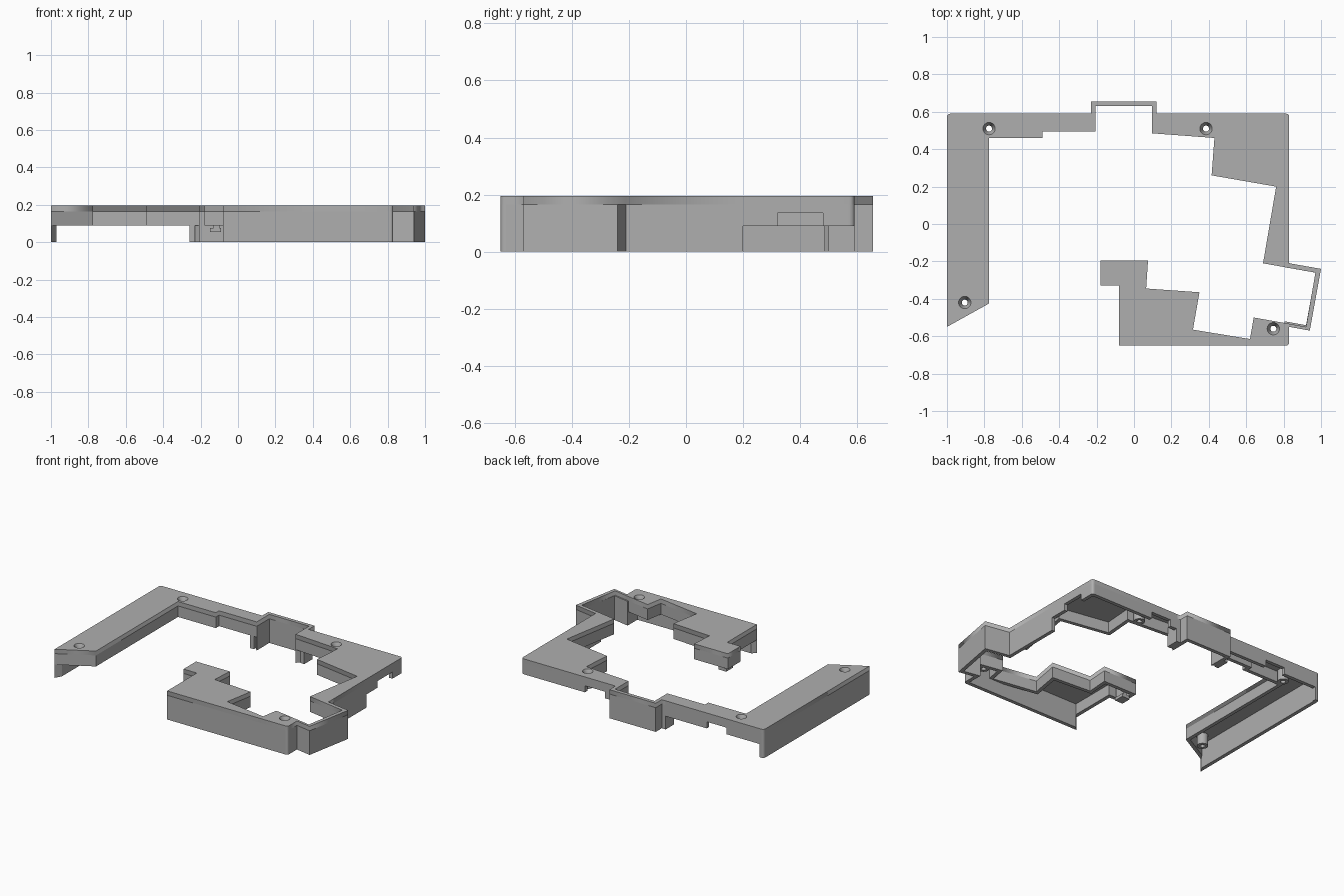
import bpy, bmesh, math
from mathutils import Vector

cube = bpy.data.objects.get("Cube")
if cube:
    bpy.data.objects.remove(cube, do_unlink=True)

TOP, PLATE, WALL, RADIUS = 0.195, 0.03, 0.025, 0.02
FULL, OPEN, NOTCH, NONE = 0.0, 0.09, 0.135, None   # lower edge of each wall run

grey = bpy.data.materials.new("plain grey")
grey.use_nodes = True
grey.diffuse_color = (0.43, 0.43, 0.43, 1)
grey.node_tree.nodes["Principled BSDF"].inputs["Base Color"].default_value = grey.diffuse_color


def add_object(name, bm):
    bmesh.ops.recalc_face_normals(bm, faces=bm.faces)
    mesh = bpy.data.meshes.new(name)
    bm.to_mesh(mesh)
    bm.free()
    mesh.materials.append(grey)
    obj = bpy.data.objects.new(name, mesh)
    bpy.context.collection.objects.link(obj)
    return obj


# Outline in clockwise runs: each point starts a wall with the run's lower edge
outer_runs = [
    (FULL, [(-1, -.55), (-1, .59)]),
    (OPEN, [(-.97, .59)]),
    (NOTCH, [(-.72, .59)]),
    (OPEN, [(-.57, .59)]),
    (FULL, [(-.26, .59), (-.23, .59), (-.23, .655), (.12, .655), (.12, .59)]),
    (OPEN, [(.15, .59)]),
    (NOTCH, [(.2, .59)]),
    (OPEN, [(.35, .59), (.83, .59)]),
    (NOTCH, [(.83, .48)]),
    (OPEN, [(.83, .32)]),
    (FULL, [(.83, .2), (.83, -.21), (1, -.24), (.94, -.57), (.83, -.55), (.83, -.65)]),
]
inner_runs = [
    (OPEN, [(-.08, -.65), (-.08, -.33), (-.18, -.33), (-.18, -.195), (.075, -.195),
            (.065, -.345), (.35, -.365), (.315, -.565), (.62, -.615), (.64, -.5)]),
    (NONE, [(.81, -.53), (.92, -.55), (.97, -.26)]),
    (OPEN, [(.84, -.237), (.69, -.21), (.76, .2), (.415, .26), (.43, .46)]),
    (FULL, [(.095, .485)]),
    (NONE, [(.095, .63)]),
    (FULL, [(-.205, .63)]),
    (OPEN, [(-.205, .495), (-.49, .495), (-.49, .46), (-.775, .46), (-.775, -.425)]),
]
rounded = {(-1, .59), (.83, .59), (.83, -.65)}
screws = [(-.775, .51), (.385, .51), (-.905, -.42), (.745, -.56)]

raw = [(p, low) for low, pts in outer_runs + inner_runs for p in pts]
outline = []
for i, (p, low) in enumerate(raw):
    v = Vector(p)
    if p not in rounded:
        outline.append((v, low))
        continue
    before, before_low = raw[i - 1]
    a = v + (Vector(before) - v).normalized() * RADIUS
    b = v + (Vector(raw[i + 1][0]) - v).normalized() * RADIUS
    for k in range(6):
        t = k / 5
        q = a * (1 - t) ** 2 + v * 2 * t * (1 - t) + b * t * t
        outline.append((q, low if k == 5 else before_low))
points = [p for p, low in outline]
count = len(points)


def inset(i):
    """Mitred inward offset of one outline point."""
    d1 = (points[i] - points[i - 1]).normalized()
    d2 = (points[(i + 1) % count] - points[i]).normalized()
    n1, n2 = Vector((d1.y, -d1.x)), Vector((d2.y, -d2.x))
    return points[i] + (n1 + n2) * WALL / (1 + n1.dot(n2))


# Skirt walls hanging below the top plate
bm = bmesh.new()
for i, (p, low) in enumerate(outline):
    if low is None:
        continue
    j = (i + 1) % count
    ring = [p, points[j], inset(j), inset(i)]
    lower = [bm.verts.new((q.x, q.y, low)) for q in ring]
    upper = [bm.verts.new((q.x, q.y, TOP - PLATE)) for q in ring]
    bm.faces.new(lower)
    bm.faces.new(upper[::-1])
    for k in range(4):
        m = (k + 1) % 4
        bm.faces.new((lower[k], lower[m], upper[m], upper[k]))
add_object("skirt_walls", bm)

# Top plate: filled profile with round screw openings
HOLE, SIDES = 0.033, 32
circle = [Vector((math.cos(a), math.sin(a))) * HOLE
          for a in (math.tau * k / SIDES for k in range(SIDES))]
curve = bpy.data.curves.new("plate_profile", "CURVE")
curve.dimensions = "2D"
curve.fill_mode = "BOTH"
curve.extrude = PLATE / 2
for loop in [points] + [[Vector(s) + c for c in circle] for s in screws]:
    spline = curve.splines.new("POLY")
    spline.points.add(len(loop) - 1)
    for sp, q in zip(spline.points, loop):
        sp.co = (q.x, q.y, 0, 1)
    spline.use_cyclic_u = True
helper = bpy.data.objects.new("plate_profile", curve)
bpy.context.collection.objects.link(helper)
graph = bpy.context.evaluated_depsgraph_get()
plate_mesh = bpy.data.meshes.new_from_object(helper.evaluated_get(graph))
bpy.data.objects.remove(helper, do_unlink=True)
bm = bmesh.new()
bm.from_mesh(plate_mesh)
bpy.data.meshes.remove(plate_mesh)
bmesh.ops.remove_doubles(bm, verts=bm.verts, dist=0.0001)
bmesh.ops.translate(bm, verts=bm.verts, vec=(0, 0, TOP - PLATE / 2))
add_object("top_plate", bm)

# Countersunk screw bosses turned from one profile
profile = [(HOLE, TOP), (.016, .16), (.016, OPEN), (.035, OPEN), (.035, TOP - PLATE), (HOLE, TOP - PLATE)]
for n, (x, y) in enumerate(screws):
    bm = bmesh.new()
    rings = [[bm.verts.new((x + c.x * r / HOLE, y + c.y * r / HOLE, z)) for c in circle]
             for r, z in profile]
    for a, b in zip(rings, rings[1:] + rings[:1]):
        for k in range(SIDES):
            m = (k + 1) % SIDES
            bm.faces.new((a[k], a[m], b[m], b[k]))
    boss = add_object(f"screw_boss_{n + 1}", bm)
    bpy.ops.object.select_all(action="DESELECT")
    boss.select_set(True)
    bpy.context.view_layer.objects.active = boss
    bpy.ops.object.shade_smooth_by_angle(angle=math.radians(30))


def box(name, low, high):
    bm = bmesh.new()
    bmesh.ops.create_cube(bm, size=1)
    for v in bm.verts:
        v.co = [a + (b - a) * (c + .5) for a, b, c in zip(low, high, v.co)]
    return add_object(name, bm)


# Small clip under the tab, and posts beside the rear bump
box("clip_stem", (-.13, -.29, .07), (-.1, -.22, TOP - PLATE))
box("clip_foot", (-.15, -.29, .055), (-.09, -.22, .075))
box("rear_post_right", (-.26, .5, 0), (-.23, .565, TOP - PLATE))
box("rear_post_left", (.12, .5, 0), (.15, .565, TOP - PLATE))
